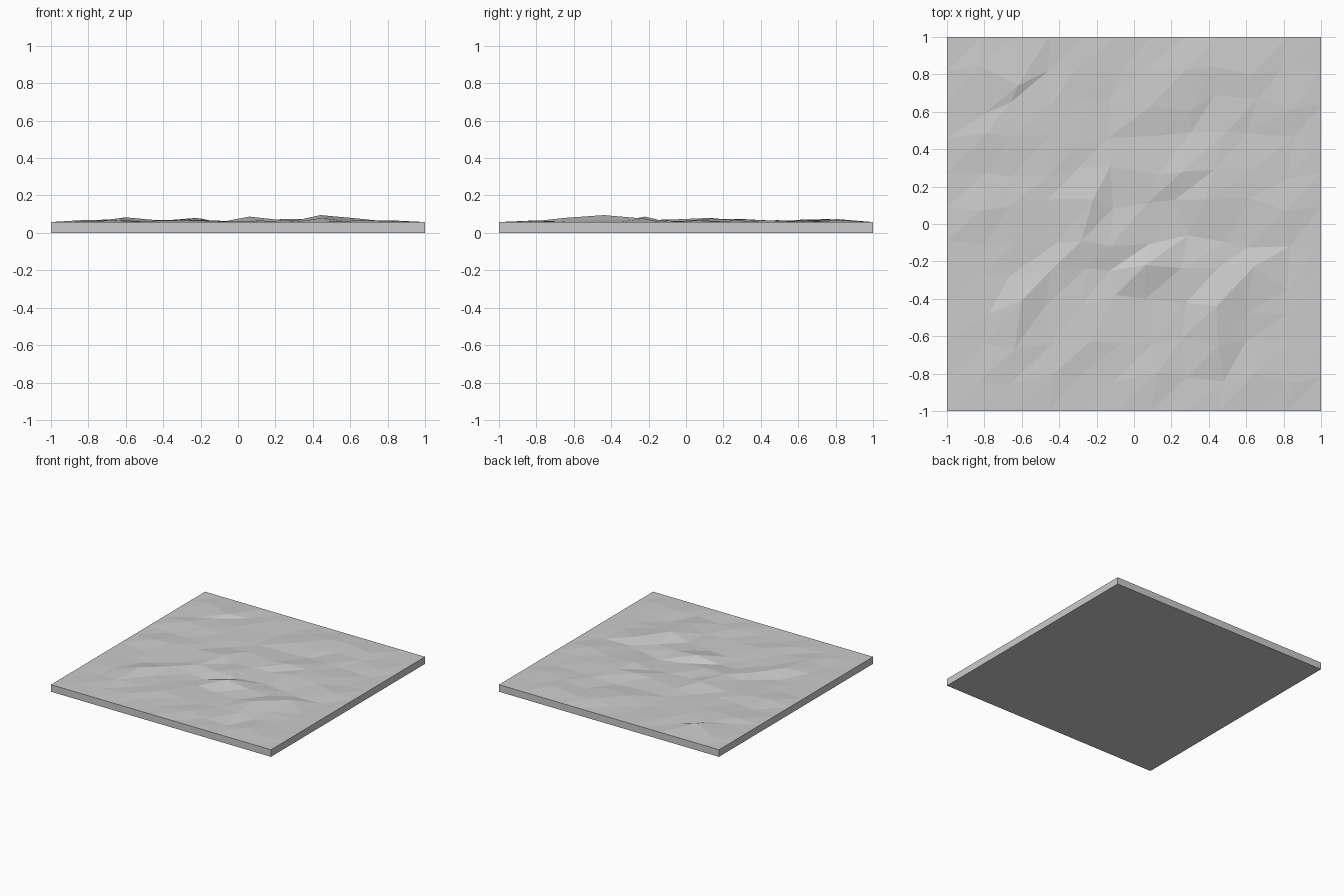
import bpy
import bmesh
import random
from mathutils import Vector

random.seed(4)
cube = bpy.data.objects.get("Cube")
if cube:
    bpy.data.objects.remove(cube, do_unlink=True)

CELLS = 11
RIM = 0.058

# Notable hummocks and hollows of the ground: x, y, height
landmarks = [
    (0.44, -0.44, 0.095), (0.06, -0.22, 0.087), (-0.6, -0.41, 0.083),
    (-0.22, 0.13, 0.08), (0.45, -0.65, 0.08), (0.64, -0.23, 0.077),
    (-0.62, 0.74, 0.075), (0.27, 0.82, 0.073), (0.09, 0.63, 0.072),
    (0.26, 0.28, 0.075), (0.43, 0.29, 0.072), (0.38, 0.13, 0.076),
    (0.62, 0.14, 0.066), (0.29, -0.06, 0.049), (0.22, 0.13, 0.054),
    (0.07, 0.11, 0.06), (-0.28, -0.09, 0.071), (-0.13, -0.25, 0.047),
    (0.06, -0.4, 0.052), (-0.1, -0.38, 0.056), (-0.8, 0.59, 0.058),
    (-0.45, 0.63, 0.062), (-0.14, 0.46, 0.056), (0.43, 0.69, 0.058),
    (0.63, 0.8, 0.069), (0.28, -0.82, 0.054), (-0.3, 0.43, 0.06),
    (-0.47, 0.25, 0.062), (-0.81, -0.26, 0.057), (0.82, -0.35, 0.058),
]

# Uneven low-poly ground
bm = bmesh.new()
bmesh.ops.create_grid(bm, x_segments=CELLS, y_segments=CELLS, size=1)
for face in list(bm.faces):
    corners = sorted(face.verts, key=lambda v: v.co.x + v.co.y)
    low, high = corners[0], corners[-1]
    bmesh.utils.face_split(face, low, high)

inner = [v for v in bm.verts if not v.is_boundary]
for v in bm.verts:
    v.co.z = RIM
free = set(inner)
moves = {}
for x, y, z in landmarks:
    spot = Vector((x, y, RIM))
    nearest = min(free, key=lambda v: (v.co - spot).length)
    free.remove(nearest)
    moves[nearest] = Vector((x, y, z))
for v in inner:
    if v in moves:
        v.co = moves[v]
    else:
        v.co.x += random.uniform(-0.04, 0.04)
        v.co.y += random.uniform(-0.04, 0.04)
        v.co.z = random.uniform(0.054, 0.069)

# Straight sides and flat underside
rim = [e for e in bm.edges if e.is_boundary]
skirt = bmesh.ops.extrude_edge_only(bm, edges=rim)["geom"]
for v in skirt:
    if isinstance(v, bmesh.types.BMVert):
        v.co.z = 0
base_edges = [e for e in skirt if isinstance(e, bmesh.types.BMEdge) and e.is_boundary]
bmesh.ops.contextual_create(bm, geom=base_edges)
bmesh.ops.recalc_face_normals(bm, faces=bm.faces)

mesh = bpy.data.meshes.new("ground_slab")
bm.to_mesh(mesh)
bm.free()
slab = bpy.data.objects.new("ground_slab", mesh)
bpy.context.collection.objects.link(slab)

# Plain grey stone
stone = bpy.data.materials.new("stone_grey")
stone.use_nodes = True
grey = (0.6, 0.6, 0.6, 1)
stone.diffuse_color = grey
stone.node_tree.nodes["Principled BSDF"].inputs["Base Color"].default_value = grey
mesh.materials.append(stone)
